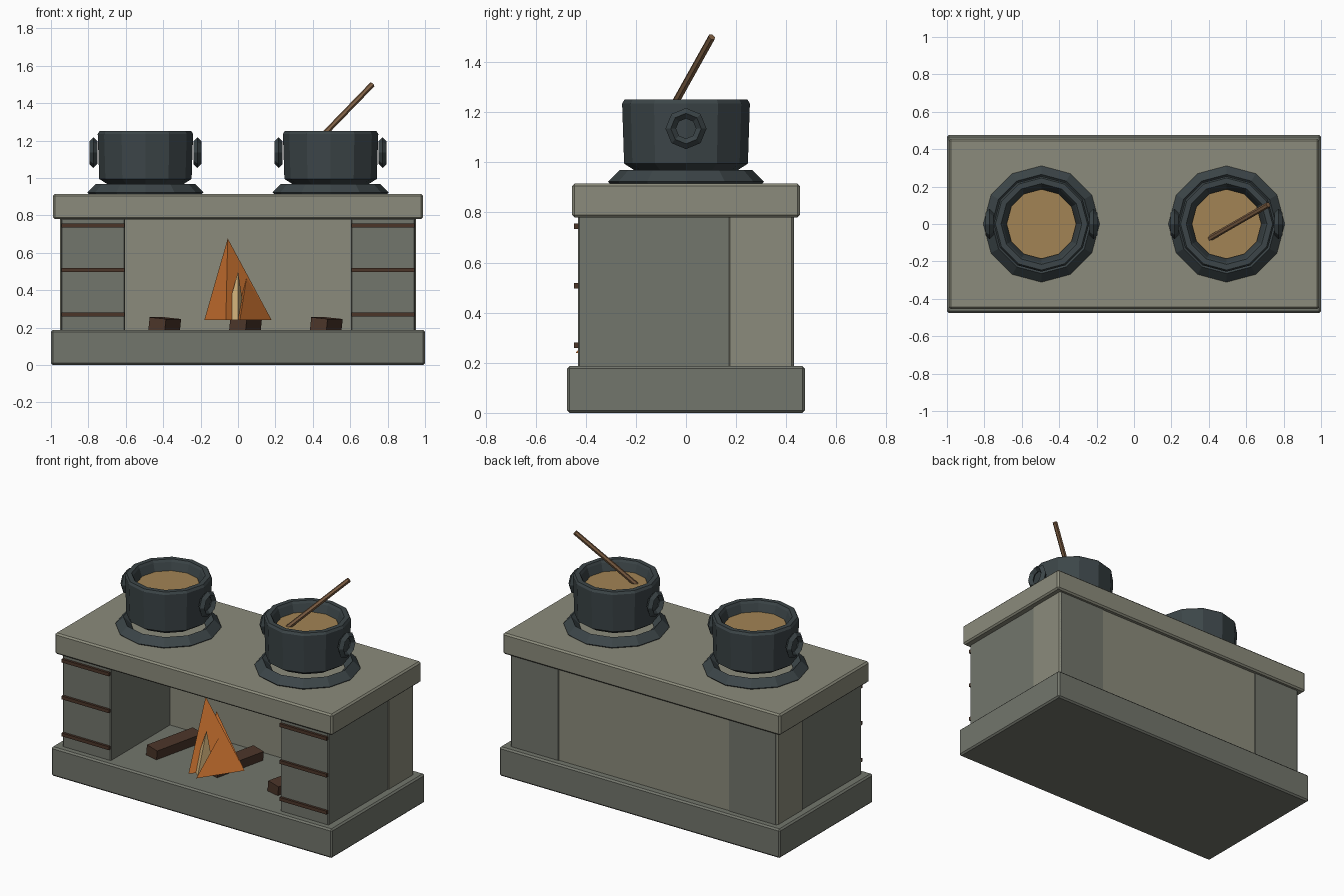
import bpy, bmesh, math
from mathutils import Vector

if "Cube" in bpy.data.objects:
    bpy.data.objects.remove(bpy.data.objects["Cube"])

def material(name, rgb):
    m = bpy.data.materials.new(name)
    m.diffuse_color = (*rgb, 1)
    m.use_nodes = True
    m.node_tree.nodes["Principled BSDF"].inputs["Base Color"].default_value = m.diffuse_color
    return m

STONE = material("light_stone", (0.26, 0.26, 0.20))
DARK = material("dark_stone", (0.17, 0.18, 0.15))
IRON = material("iron", (0.045, 0.06, 0.065))
SOUP = material("broth", (0.36, 0.23, 0.09))
BARK = material("dark_wood", (0.07, 0.035, 0.022))
WOOD = material("light_wood", (0.22, 0.12, 0.06))
FLAME = material("flame_orange", (0.60, 0.17, 0.03))
GLOW = material("flame_glow", (0.65, 0.45, 0.20))

def add(name, bm, mat):
    bmesh.ops.recalc_face_normals(bm, faces=bm.faces[:])
    mesh = bpy.data.meshes.new(name)
    bm.to_mesh(mesh)
    bm.free()
    mesh.materials.append(mat)
    ob = bpy.data.objects.new(name, mesh)
    bpy.context.collection.objects.link(ob)
    return ob

def box(name, lo, hi, mat, bevel=0.0):
    lo, hi = Vector(lo), Vector(hi)
    bm = bmesh.new()
    bmesh.ops.create_cube(bm, size=1)
    for v in bm.verts:
        v.co = Vector(a * b for a, b in zip(v.co, hi - lo))
    ob = add(name, bm, mat)
    ob.location = (lo + hi) / 2
    if bevel:
        mod = ob.modifiers.new("bevel", 'BEVEL')
        mod.width, mod.segments = bevel, 1
    return ob

def lathe(name, profile, mat, n=12, closed=False):
    """Spin (radius, z) points around z; vertices lie on the axes."""
    bm = bmesh.new()
    rings = [[bm.verts.new((r * math.cos(math.tau * i / n), r * math.sin(math.tau * i / n), z))
              for i in range(n)] for r, z in profile]
    pairs = list(zip(rings, rings[1:]))
    if closed:
        pairs.append((rings[-1], rings[0]))
    for a, b in pairs:
        for i in range(n):
            j = (i + 1) % n
            bm.faces.new((a[i], a[j], b[j], b[i]))
    if not closed:
        bm.faces.new(rings[0])
        bm.faces.new(rings[-1])
    return add(name, bm, mat)

def ring(name, major, minor, n, mat):
    prof = [(major + minor, 0), (major, minor), (major - minor, 0), (major, -minor)]
    return lathe(name, prof, mat, n, closed=True)

def flame(name, apex, base, z, mat):
    bm = bmesh.new()
    top = bm.verts.new(apex)
    vs = [bm.verts.new((x, y, z)) for x, y in base]
    bm.faces.new(vs)
    for i in range(3):
        bm.faces.new((vs[i], vs[(i + 1) % 3], top))
    return add(name, bm, mat)

# Stone body
box("base_plinth", (-1, -0.475, 0), (1, 0.475, 0.187), DARK, 0.01)
box("counter_slab", (-0.988, -0.455, 0.78), (0.988, 0.455, 0.915), STONE, 0.01)
box("back_wall", (-0.952, 0.17, 0.18), (0.952, 0.427, 0.785), STONE, 0.006)
for s, side in ((-1, "left"), (1, "right")):
    xs = sorted((s * 0.603, s * 0.947))
    box(side + "_pillar", (xs[0], -0.432, 0.18), (xs[1], 0.432, 0.785), DARK, 0.006)
    for i, z in enumerate((0.27, 0.508, 0.745)):
        box(f"{side}_strap_{i}", (xs[0] + 0.004, -0.447, z - 0.011),
            (xs[1] - 0.004, -0.425, z + 0.011), BARK)

# Firewood
for i in range(3):
    log = box(f"log_{i}", (-0.045, -0.18, -0.036), (0.045, 0.18, 0.036), BARK)
    log.location = (-0.392 + 0.432 * i, -0.085, 0.215)
    log.rotation_euler = (0, math.radians(6), math.radians(-13))

# Fire
flame("tall_flame", (-0.055, -0.25, 0.677), ((-0.18, -0.19), (-0.065, -0.41), (0.18, -0.19)), 0.24, FLAME)
flame("back_flame", (-0.02, -0.19, 0.57), ((-0.14, -0.14), (0.0, -0.30), (0.18, -0.19)), 0.24, FLAME)
flame("right_flame", (0.048, -0.22, 0.48), ((-0.06, -0.20), (0.01, -0.44), (0.18, -0.19)), 0.24, FLAME)
flame("inner_flame", (0.0, -0.32, 0.50), ((-0.07, -0.35), (0.0, -0.41), (0.04, -0.30)), 0.24, GLOW)

# Burner rings, pots, broth and pot handles
POT = [(0.2, 0.965), (0.247, 0.995), (0.255, 1.235), (0.246, 1.25),
       (0.216, 1.25), (0.207, 1.235), (0.185, 1.17)]
for s, side in ((-1, "left"), (1, "right")):
    x = s * 0.495
    ring(side + "_burner_ring", 0.265, 0.046, 12, IRON).location = (x, 0, 0.923)
    lathe(side + "_pot", POT, IRON).location.x = x
    lathe(side + "_broth", [(0.186, 1.172), (0.186, 1.188)], SOUP).location.x = x
    for t, end in ((-1, "outer"), (1, "inner")):
        h = ring(f"{side}_pot_{end}_handle", 0.061, 0.021, 8, IRON)
        h.location = (x + t * 0.278, 0, 1.135)
        h.rotation_euler = (0, math.pi / 2, 0)

# Stirring stick
a, b = Vector((0.40, -0.08, 1.172)), Vector((0.718, 0.103, 1.50))
stick = lathe("stirring_stick", [(0.015, 0), (0.015, (b - a).length)], WOOD, 6)
stick.location = a
stick.rotation_euler = (b - a).to_track_quat('Z', 'Y').to_euler()
